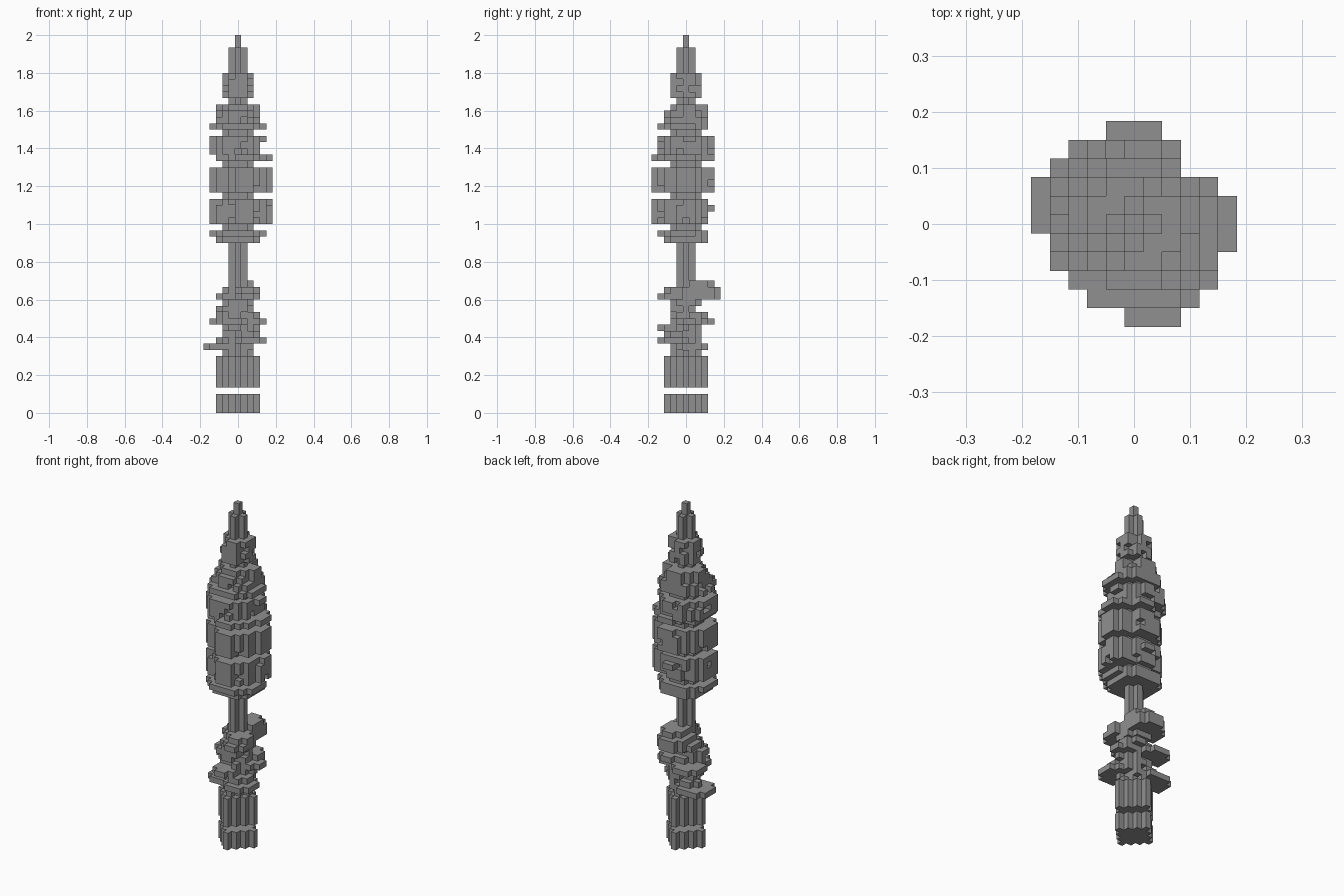
import bpy
import bmesh
import random
from mathutils import Vector

random.seed(7)
UNIT = 1 / 30  # edge length of one cube

old = bpy.data.objects.get("Cube")
if old:
    bpy.data.objects.remove(old, do_unlink=True)

stone = bpy.data.materials.new("stone_grey")
stone.use_nodes = True
stone.diffuse_color = (0.28, 0.28, 0.28, 1)
bsdf = next(n for n in stone.node_tree.nodes if n.type == 'BSDF_PRINCIPLED')
bsdf.inputs["Base Color"].default_value = stone.diffuse_color

AXES = [Vector(a) for a in ((1, 0, 0), (0, 1, 0), (0, 0, 1))]


def slab(k0, k1, x0, x1, y0, y1, reach):
    """Cells of a stepped diamond clipped to a box, on levels k0 to k1."""
    cx, cy = (x0 + x1) / 2, (y0 + y1) / 2
    return {(i, j, k) for k in range(k0, k1 + 1)
            for i in range(x0, x1 + 1) for j in range(y0, y1 + 1)
            if abs(i - cx) + abs(j - cy) <= reach}


def diamond(k0, k1, reach, clip=None):
    c = reach if clip is None else clip
    return slab(k0, k1, -c, c, -c, c, reach)


def leaf(k, x0, x1, y0, y1):
    """One flat shelf with its corners stepped off."""
    return slab(k, k, x0, x1, y0, y1, (x1 - x0 + y1 - y0) / 2 - 1)


def wide_tier(k0, k1, left, back):
    """Widest body tier, with notched corners and limited left and back."""
    notches = {(-1, -5), (5, -2), (3, 3), (-2, -4)}
    return {c for c in slab(k0, k1, -4, 5, -5, 4, 6)
            if c[:2] not in notches and c[0] >= left and c[1] <= back}


def weather(cells, chance, core):
    """Chip single cubes out of the outer sides, leaving the core whole."""
    def exposed(c):
        i, j, k = c
        sides = ((i + 1, j, k), (i - 1, j, k), (i, j + 1, k), (i, j - 1, k))
        return any(s not in cells for s in sides)
    chips = {c for c in sorted(cells)
             if abs(c[0]) + abs(c[1]) > core and exposed(c)
             and random.random() < chance}
    return cells - chips


def build(name, cells):
    """Make a mesh from the outer faces of a set of cubes."""
    bm = bmesh.new()
    for c in cells:
        mid = Vector(c) + Vector((0, 0, 0.5))
        for a in range(3):
            u, v = AXES[(a + 1) % 3] / 2, AXES[(a + 2) % 3] / 2
            for s in (1, -1):
                beside = list(c)
                beside[a] += s
                if tuple(beside) in cells:
                    continue
                f = mid + AXES[a] * s / 2
                ring = [f - u - v, f + u - v, f + u + v, f - u + v][::s]
                bm.faces.new([bm.verts.new(p * UNIT) for p in ring])
    bmesh.ops.remove_doubles(bm, verts=bm.verts[:], dist=UNIT / 100)
    mesh = bpy.data.meshes.new(name)
    bm.to_mesh(mesh)
    bm.free()
    mesh.materials.append(stone)
    obj = bpy.data.objects.new(name, mesh)
    bpy.context.collection.objects.link(obj)


# Base block, floating apart from the plinth above it
build("base", diamond(0, 2, 3))
build("plinth", diamond(4, 8, 3))

# Lower stem with its winding shelves
stem = diamond(9, 20, 1) | diamond(9, 9, 2)
stem |= weather(diamond(10, 17, 3, 2), 0.35, 1)
shelves = [
    (10, -5, 0, -1, 3), (11, 0, 4, -4, 0), (11, -3, 0, 0, 2),
    (12, 0, 3, -3, 0), (13, -2, 1, -4, 0), (13, 0, 3, -1, 1),
    (14, -4, 0, 0, 4), (14, 0, 4, -1, 2), (15, 0, 3, 0, 3),
    (15, -3, 0, -1, 1), (16, -3, 0, -2, 1), (18, -2, 2, 0, 5),
    (18, -3, 1, 0, 4), (18, 0, 3, -4, 0), (19, -2, 2, 0, 5),
    (19, 0, 3, -3, 0), (20, -1, 2, 0, 4),
]
for s in shelves:
    stem |= leaf(*s)
build("stem_with_shelves", stem)

# Slim neck
build("neck", diamond(21, 26, 1))

# Tiered body around a narrow core
body = diamond(27, 48, 3, 2)
body |= slab(27, 27, -3, 3, -3, 3, 5) | slab(28, 28, -4, 4, -4, 3, 5.5)
tiers = [
    wide_tier(30, 33, -4, 3),
    wide_tier(35, 38, -4, 4),
    wide_tier(40, 40, -3, 4),
    slab(41, 43, -4, 3, -4, 4, 5.5),
    slab(45, 45, -4, 4, -4, 3, 5.5),
    slab(46, 46, -3, 3, -3, 3, 5),
    slab(47, 47, -3, 3, -3, 3, 4),
    slab(48, 48, -3, 3, -2, 3, 4),
]
for t in tiers:
    body |= weather(t, 0.1, 3)
# Small knobs on the tier sides
body |= {(4, 0, 43), (4, 1, 43), (0, 4, 32), (1, 4, 32)}
build("tiered_body", body)

# Rough collar, spire and tip
collar = diamond(49, 53, 1) | weather(diamond(50, 53, 3, 2), 0.3, 1)
build("collar", collar)
build("spire", diamond(54, 57, 1))
build("tip", diamond(58, 59, 0))
